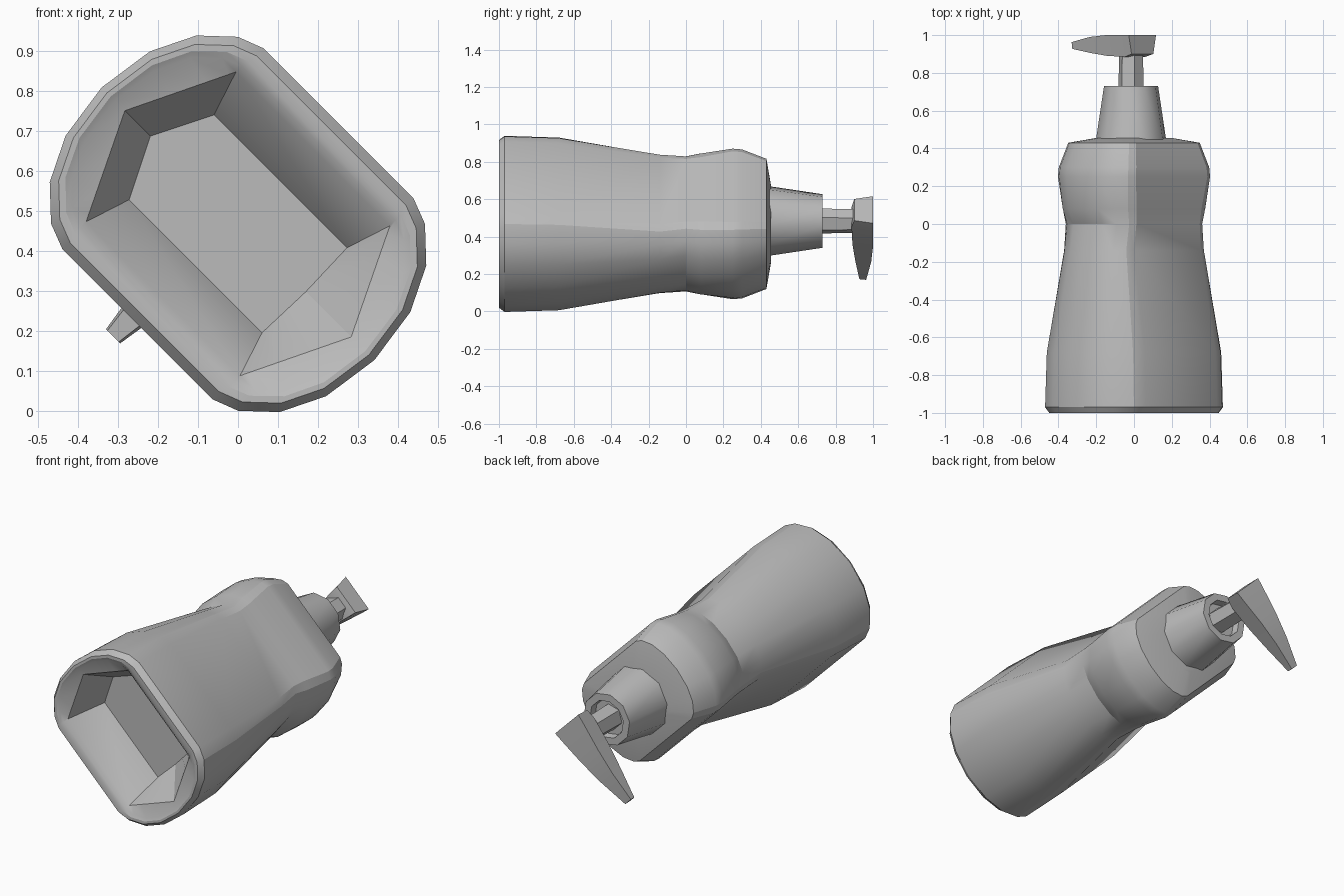
import bpy, bmesh, math
from mathutils import Vector

cube = bpy.data.objects.get("Cube")
if cube:
    bpy.data.objects.remove(cube, do_unlink=True)

grey = bpy.data.materials.new("plain grey")
grey.use_nodes = True
colour = (0.5, 0.5, 0.5, 1)
grey.diffuse_color = colour
grey.node_tree.nodes["Principled BSDF"].inputs["Base Color"].default_value = colour

R = math.sqrt(0.5)
MID = 0.468      # height of the long axis
OFF = 0.022      # pump offset towards the upper curved side


def place(u, v, y):
    """u runs across the flat sides, v across the curved sides, both tilted 45 degrees."""
    return Vector(((u - v) * R, y, MID + (u + v) * R))


def loft(name, rings, angle):
    """Skin a list of equal point rings and cap both ends."""
    bm = bmesh.new()
    loops = [[bm.verts.new(p) for p in ring] for ring in rings]
    n = len(loops[0])
    for a, b in zip(loops, loops[1:]):
        for i in range(n):
            j = (i + 1) % n
            bm.faces.new((a[i], a[j], b[j], b[i]))
    bm.faces.new(loops[0])
    bm.faces.new(loops[-1])
    bmesh.ops.recalc_face_normals(bm, faces=bm.faces)
    mesh = bpy.data.meshes.new(name)
    bm.to_mesh(mesh)
    bm.free()
    mesh.materials.append(grey)
    obj = bpy.data.objects.new(name, mesh)
    bpy.context.collection.objects.link(obj)
    bpy.ops.object.select_all(action="DESELECT")
    obj.select_set(True)
    bpy.context.view_layer.objects.active = obj
    bpy.ops.object.shade_smooth_by_angle(angle=math.radians(angle))
    return obj


def bottle_ring(y, flat, corner, apex, low_apex=None):
    """Two flat sides joined by shallow arcs; a separate low apex gives straight chords."""
    arc = [(1, 0), (0.93, 0.3), (0.73, 0.65), (0.42, 0.9), (0, 1)]
    arc += [(-s, t) for s, t in reversed(arc[:-1])]
    points = []
    for sign, top in ((1, apex), (-1, low_apex or apex)):
        for s, t in arc:
            rise = 1 - abs(s) if low_apex else t
            points.append(place(sign * flat * s, sign * (corner + (top - corner) * rise), y))
    return points


def round_ring(y, radius, sides):
    turns = [2 * math.pi * (i + 0.5) / sides for i in range(sides)]
    return [place(radius * math.cos(t), OFF + radius * math.sin(t), y) for t in turns]


def head_ring(u, width, low, high):
    """Cross-section of the pump head, slightly narrower underneath."""
    return [place(u, OFF + s * width, y)
            for s, y in ((-0.8, low), (0.8, low), (1, high), (-1, high))]


# Bottle: recessed base, tapering body, waist strip, bulging shoulder
profile = [
    (-0.8, 0.15, 0.235, 0.31, 0.24),
    (-0.975, 0.265, 0.272, 0.4, 0.4),
    (-0.992, 0.285, 0.272, 0.435),
    (-1.0, 0.305, 0.27, 0.45),
    (-1.0, 0.33, 0.263, 0.463),
    (-0.97, 0.355, 0.266, 0.482),
    (-0.68, 0.345, 0.265, 0.474),
    (-0.14, 0.25, 0.25, 0.385),
    (0.0, 0.255, 0.237, 0.358),
    (0.08, 0.262, 0.243, 0.395),
    (0.25, 0.282, 0.267, 0.4),
    (0.3, 0.28, 0.263, 0.395),
    (0.43, 0.245, 0.23, 0.345),
    (0.455, 0.15, 0.13, 0.19),
]
loft("bottle", [bottle_ring(*p) for p in profile], 22)

# Screw cap with a socket in its end
cap = [(0.42, 0.192), (0.73, 0.145), (0.73, 0.105), (0.69, 0.1)]
loft("screw_cap", [round_ring(y, r, 10) for y, r in cap], 40)

# Pump stem
loft("pump_stem", [round_ring(y, r, 6) for y, r in ((0.67, 0.07), (0.92, 0.065))], 30)

# Wedge-shaped pump head, broad at the back and tapering to the spout
head = [
    (0.085, 0.102, 0.9, 1.0),
    (0.03, 0.095, 0.885, 1.0),
    (-0.12, 0.072, 0.89, 1.0),
    (-0.26, 0.05, 0.905, 0.99),
    (-0.42, 0.025, 0.927, 0.963),
]
loft("pump_head", [head_ring(*h) for h in head], 30)
